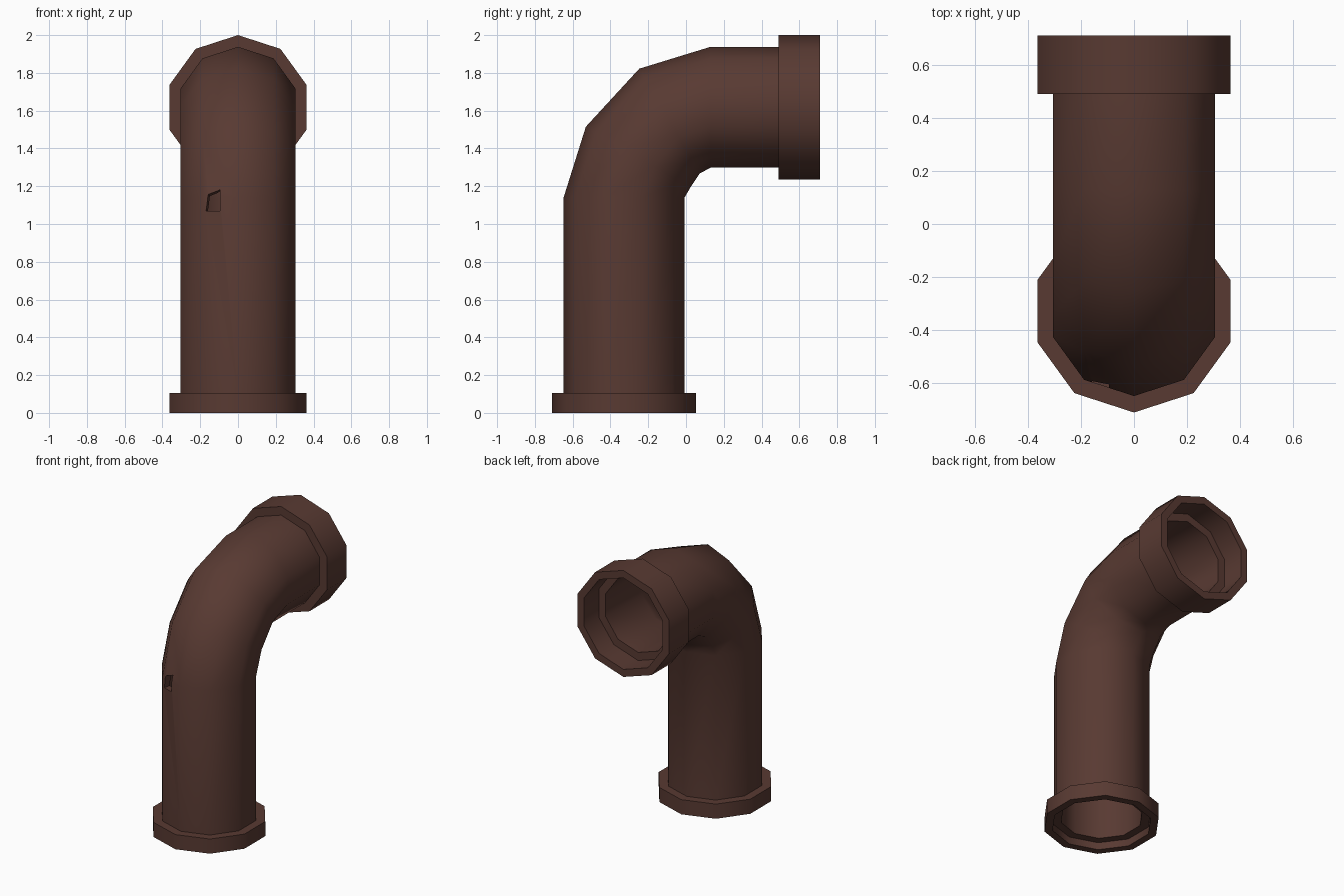
import bpy, bmesh, math
from mathutils import Vector

if "Cube" in bpy.data.objects:
    bpy.data.objects.remove(bpy.data.objects["Cube"])

SIDES = 10
brown = bpy.data.materials.new("dark_brown")
brown.diffuse_color = (0.098, 0.042, 0.032, 1)
brown.use_nodes = True
brown.node_tree.nodes["Principled BSDF"].inputs["Base Color"].default_value = brown.diffuse_color


def new_object(name, bm):
    bmesh.ops.recalc_face_normals(bm, faces=bm.faces)
    mesh = bpy.data.meshes.new(name)
    bm.to_mesh(mesh)
    bm.free()
    mesh.materials.append(brown)
    obj = bpy.data.objects.new(name, mesh)
    bpy.context.collection.objects.link(obj)
    return obj


def ring(bm, y, z, tilt, r):
    """Decagon ring around the pipe axis, tilted from vertical (0) to +y (90)."""
    t = math.radians(tilt)
    up = Vector((0, -math.cos(t), math.sin(t)))
    side = Vector((1, 0, 0))
    verts = []
    for k in range(SIDES):
        a = 2 * math.pi * k / SIDES
        verts.append(bm.verts.new(Vector((0, y, z)) + r * (side * math.sin(a) + up * math.cos(a))))
    return verts


# Pipe: outer skin from foot to mouth, then the inner skin back again
Y, Z = -0.328, 1.618
FLANGE, PIPE, SOCKET, BORE = 0.382, 0.32, 0.328, 0.27
bend = [(Y, 1.14, 0), (-0.253, 1.355, 30), (-0.0875, 1.545, 60), (0.13, Z, 90)]
rings = [(Y, 0, 0, FLANGE), (Y, 0.105, 0, FLANGE), (Y, 0.105, 0, PIPE)]
rings += [(*b, PIPE) for b in bend]
rings += [(0.49, Z, 90, PIPE), (0.49, Z, 90, FLANGE), (0.71, Z, 90, FLANGE),
          (0.71, Z, 90, SOCKET), (0.543, Z, 90, SOCKET), (0.543, Z, 90, BORE)]
rings += [(*b, BORE) for b in reversed(bend)]
rings += [(Y, 0.052, 0, BORE), (Y, 0.052, 0, SOCKET), (Y, 0, 0, SOCKET)]

bm = bmesh.new()
loops = [ring(bm, *r) for r in rings]
for a, b in zip(loops, loops[1:] + loops[:1]):
    for k in range(SIDES):
        n = (k + 1) % SIDES
        bm.faces.new((a[k], a[n], b[n], b[k]))
pipe = new_object("elbow_pipe", bm)

# Small broken hole in the front wall, tapering inward
bm = bmesh.new()
outer = [(-0.183, 1.068), (-0.17, 1.17), (-0.094, 1.195), (-0.094, 1.068)]
inner = [(-0.14, 1.068), (-0.13, 1.13), (-0.094, 1.15), (-0.094, 1.068)]
o = [bm.verts.new((x, -0.66, z)) for x, z in outer]
i = [bm.verts.new((x, -0.45, z)) for x, z in inner]
bm.faces.new(o)
bm.faces.new(i[::-1])
for k in range(4):
    n = (k + 1) % 4
    bm.faces.new((o[k], i[k], i[n], o[n]))
bmesh.ops.triangulate(bm, faces=bm.faces)
cutter = new_object("hole_cutter", bm)
cutter.hide_render = True

cut = pipe.modifiers.new("hole", "BOOLEAN")
cut.operation = "DIFFERENCE"
cut.solver = "EXACT"
cut.object = cutter
bpy.context.view_layer.objects.active = pipe
bpy.ops.object.select_all(action="DESELECT")
pipe.select_set(True)
bpy.ops.object.modifier_apply(modifier=cut.name)
bpy.data.objects.remove(cutter)

# Smooth round the pipe, sharp at the rims
bpy.ops.object.shade_smooth_by_angle(angle=math.radians(45))
